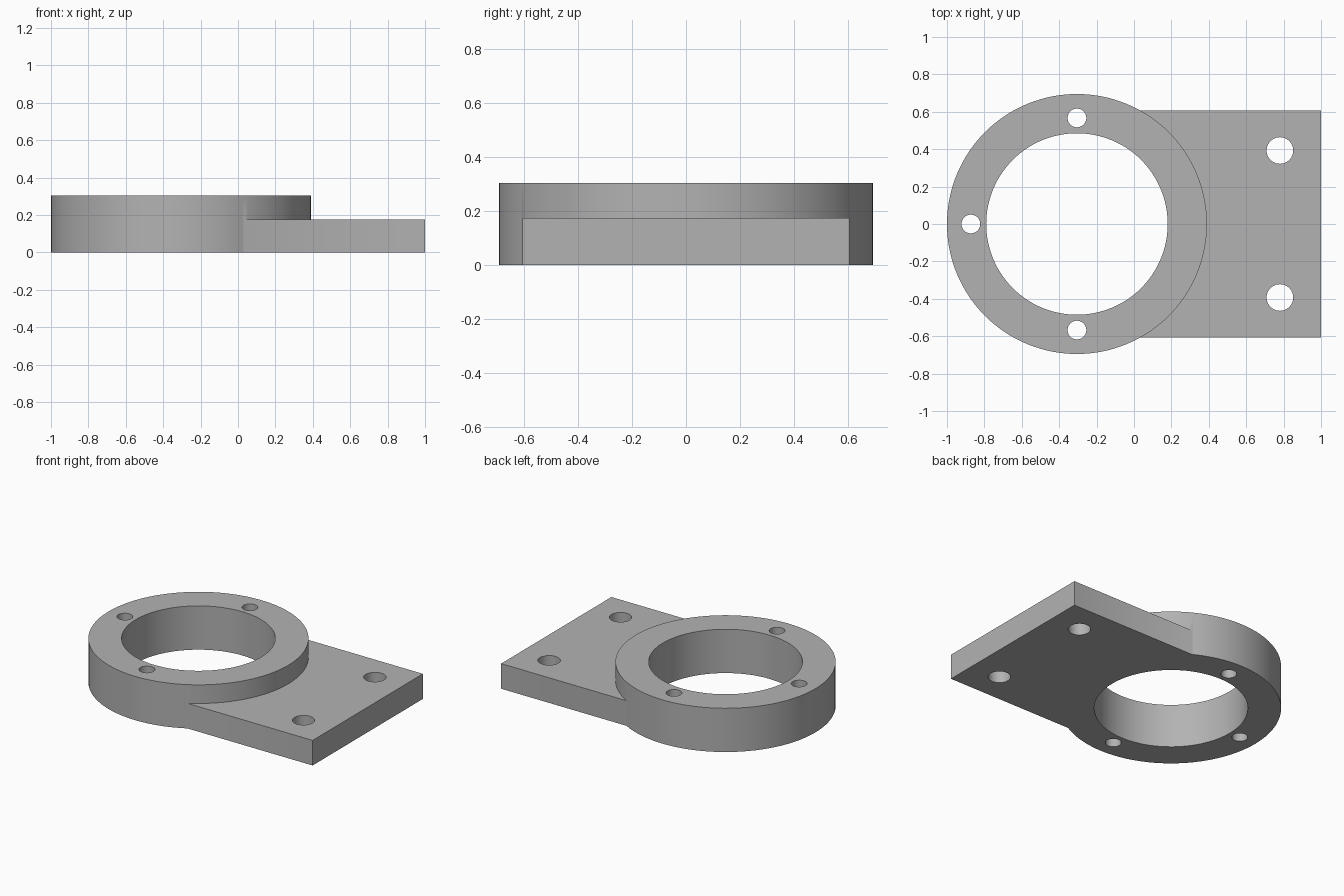
import bpy
from math import cos, sin, pi, radians

cube = bpy.data.objects.get("Cube")
if cube:
    bpy.data.objects.remove(cube, do_unlink=True)

RING_X, RING_R, RING_H = -0.305, 0.695, 0.305
BORE_R, BOLT_CIRCLE = 0.485, 0.567
PLATE_HALF, PLATE_H = 0.607, 0.175

grey = bpy.data.materials.new("plain grey")
grey.use_nodes = True
colour = (0.45, 0.45, 0.45, 1)
grey.diffuse_color = colour
grey.node_tree.nodes["Principled BSDF"].inputs["Base Color"].default_value = colour


def cylinder(name, x, y, radius, z0, z1, sides):
    bpy.ops.mesh.primitive_cylinder_add(vertices=sides, radius=radius, depth=z1 - z0,
                                        location=(x, y, (z0 + z1) / 2))
    obj = bpy.context.object
    obj.name = name
    obj.data.materials.append(grey)
    return obj


def combine(target, other, operation):
    mod = target.modifiers.new(operation.lower(), 'BOOLEAN')
    mod.operation, mod.object, mod.solver = operation, other, 'EXACT'
    bpy.context.view_layer.objects.active = target
    bpy.ops.object.modifier_apply(modifier=mod.name)
    bpy.data.objects.remove(other, do_unlink=True)


def drill(target, x, y, radius, sides):
    combine(target, cylinder("drill", x, y, radius, -0.1, RING_H + 0.1, sides), 'DIFFERENCE')


# Raised round flange
bracket = cylinder("flange_bracket", RING_X, 0, RING_R, 0, RING_H, 128)

# Mounting plate, starting inside the flange
bpy.ops.mesh.primitive_cube_add(size=1, location=((1 + RING_X) / 2, 0, PLATE_H / 2))
plate = bpy.context.object
plate.name = "mounting_plate"
plate.scale = (1 - RING_X, 2 * PLATE_HALF, PLATE_H)
bpy.ops.object.transform_apply(location=False, rotation=False, scale=True)
plate.data.materials.append(grey)
combine(bracket, plate, 'UNION')

# Central bore
drill(bracket, RING_X, 0, BORE_R, 128)

# Flange bolt holes
for angle in (pi / 2, pi, 3 * pi / 2):
    drill(bracket, RING_X + BOLT_CIRCLE * cos(angle), BOLT_CIRCLE * sin(angle), 0.05, 48)

# Plate bolt holes
for side in (-1, 1):
    drill(bracket, 0.78, side * 0.393, 0.071, 48)

# Smooth walls with crisp edges
bpy.ops.object.select_all(action='DESELECT')
bracket.select_set(True)
bpy.context.view_layer.objects.active = bracket
bpy.ops.object.shade_smooth_by_angle(angle=radians(30))
